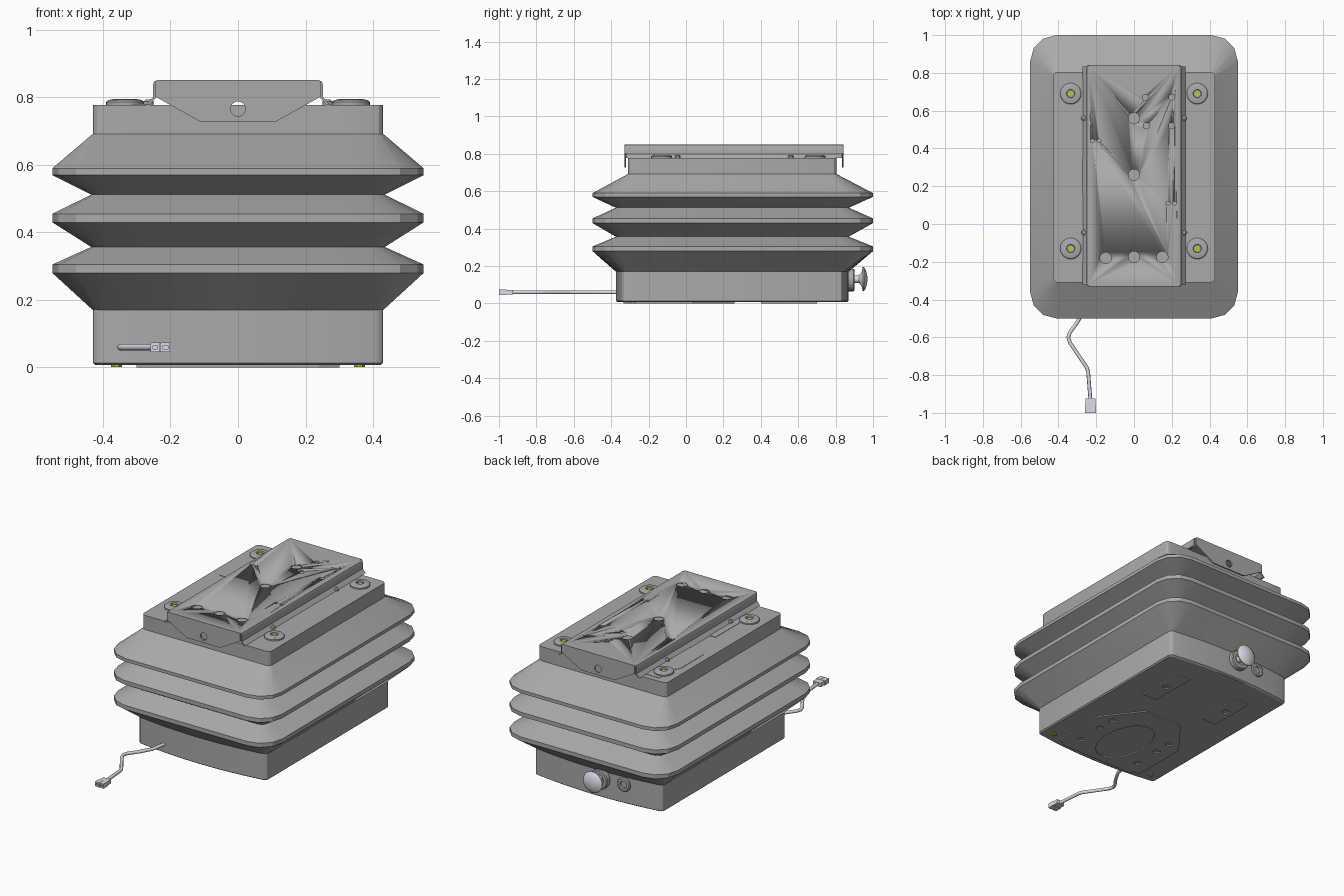
import bpy, bmesh, math
from mathutils import Matrix, Vector

if "Cube" in bpy.data.objects:
    bpy.data.objects.remove(bpy.data.objects["Cube"])


def material(name, rgb):
    m = bpy.data.materials.new(name)
    m.diffuse_color = (*rgb, 1)
    m.use_nodes = True
    m.node_tree.nodes["Principled BSDF"].inputs["Base Color"].default_value = m.diffuse_color
    return m


DARK = material("dark_grey", (0.4, 0.4, 0.4))
STEEL = material("light_steel", (0.72, 0.72, 0.8))
YELLOW = material("yellow_screw", (0.55, 0.55, 0.02))


def finish(name, bm, mat=DARK, smooth=30):
    bmesh.ops.recalc_face_normals(bm, faces=bm.faces)
    me = bpy.data.meshes.new(name)
    bm.to_mesh(me)
    bm.free()
    ob = bpy.data.objects.new(name, me)
    bpy.context.collection.objects.link(ob)
    me.materials.append(mat)
    if smooth:
        bpy.ops.object.select_all(action='DESELECT')
        ob.select_set(True)
        bpy.context.view_layer.objects.active = ob
        bpy.ops.object.shade_smooth_by_angle(angle=math.radians(smooth))
    return ob


def skin(bm, rings):
    """Join closed point rings into a capped tube."""
    vs = [[bm.verts.new(p) for p in r] for r in rings]
    for a, b in zip(vs, vs[1:]):
        for i in range(len(a)):
            j = (i + 1) % len(a)
            bm.faces.new((a[i], a[j], b[j], b[i]))
    bm.faces.new(vs[0][::-1])
    bm.faces.new(vs[-1])


def rounded_ring(hx, y0, y1, r, bow, z, n=3, m=7):
    """Rounded rectangle whose front and back edges bow outwards."""
    pts = []
    for end, (y, s) in enumerate(((y1, 1), (y0, -1))):
        for c in range(2):
            cx = (hx - r) * (s if c == 0 else -s)
            cy = y - s * (bow + r)
            start = math.pi * end + math.pi / 2 * c
            for k in range(n + 1):
                a = start + math.pi / 2 * k / n
                pts.append((cx + r * math.cos(a), cy + r * math.sin(a), z))
            if c == 0:
                for k in range(1, m + 1):
                    t = 1 - 2 * k / (m + 1)
                    pts.append((s * t * (hx - r), y - s * bow * t * t, z))
    return pts


def lathe(name, profile, loc, along_y=False, mat=DARK, n=24):
    bm = bmesh.new()
    skin(bm, [[(r * math.cos(2 * math.pi * i / n), r * math.sin(2 * math.pi * i / n), h)
               for i in range(n)] for r, h in profile])
    if along_y:
        bm.transform(Matrix.Rotation(-math.pi / 2, 4, 'X'))
    bm.transform(Matrix.Translation(loc))
    return finish(name, bm, mat)


def extrude(name, pts, vec, mat=DARK, smooth=30):
    bm = bmesh.new()
    v = Vector(vec)
    skin(bm, [[Vector(p) for p in pts], [Vector(p) + v for p in pts]])
    return finish(name, bm, mat, smooth)


def box(name, x0, x1, y0, y1, z0, z1, mat=DARK):
    return extrude(name, [(x0, y0, z0), (x1, y0, z0), (x1, y1, z0), (x0, y1, z0)],
                   (0, 0, z1 - z0), mat, 0)


def cut(target, cutter):
    bpy.context.view_layer.objects.active = target
    mod = target.modifiers.new("cut", 'BOOLEAN')
    mod.operation, mod.object, mod.solver = 'DIFFERENCE', cutter, 'EXACT'
    bpy.ops.object.modifier_apply(modifier=mod.name)
    bpy.data.objects.remove(cutter)


def oval(cx, cy, rx, ry, z, n=28):
    return [(cx + rx * math.cos(2 * math.pi * i / n), cy + ry * math.sin(2 * math.pi * i / n), z)
            for i in range(n)]


# Base tub
bm = bmesh.new()
skin(bm, [rounded_ring(0.422, -0.365, 0.86, 0.02, 0.03, 0.007),
          rounded_ring(0.43, -0.375, 0.87, 0.025, 0.03, 0.014),
          rounded_ring(0.43, -0.375, 0.87, 0.025, 0.03, 0.172)])
finish("base_tub", bm)

# Bellows: half width, front y, back y, corner radius, bow, height
folds = [(0.43, -0.375, 0.87, 0.03, 0.03, 0.17), (0.55, -0.5, 1.0, 0.14, 0, 0.28),
         (0.55, -0.5, 1.0, 0.14, 0, 0.305), (0.435, -0.375, 0.87, 0.05, 0, 0.357),
         (0.55, -0.5, 1.0, 0.14, 0, 0.43), (0.55, -0.5, 1.0, 0.14, 0, 0.455),
         (0.435, -0.375, 0.87, 0.05, 0, 0.512), (0.55, -0.5, 1.0, 0.14, 0, 0.57),
         (0.55, -0.5, 1.0, 0.14, 0, 0.59), (0.43, -0.31, 0.805, 0.025, 0, 0.692),
         (0.43, -0.31, 0.805, 0.025, 0, 0.778)]
bm = bmesh.new()
skin(bm, [rounded_ring(*f) for f in folds])
finish("bellows", bm, smooth=20)

# Thin cover pieces lying on the top
extrude("cover_piece_back", [(-0.25, 0.35, 0.777), (-0.37, 0.35, 0.777), (-0.385, 0.38, 0.777),
        (-0.385, 0.6, 0.777), (-0.36, 0.64, 0.777), (-0.36, 0.77, 0.777), (-0.25, 0.77, 0.777)],
        (0, 0, 0.003), smooth=0)
box("cover_piece_front", -0.31, -0.25, -0.2, 0.16, 0.777, 0.78)

# Domed corner mounts with screws
for x in (-0.335, 0.335):
    for y in (-0.13, 0.69):
        lathe("corner_mount", [(0.056, 0.77), (0.056, 0.786), (0.05, 0.792), (0.035, 0.795),
                               (0.022, 0.795), (0.02, 0.785)], (x, y, 0))
        lathe("corner_screw", [(0.014, 0.78), (0.014, 0.79)], (x, y, 0), mat=YELLOW, n=6)

# Seat plate: folded channel with flared feet, then drilled
outer = [(0.272, 0.778), (0.252, 0.8), (0.252, 0.838), (0.248, 0.847), (0.238, 0.851)]
inner = [(0.23, 0.842), (0.241, 0.836), (0.244, 0.798), (0.262, 0.778)]
section = outer + [(-x, z) for x, z in outer[::-1]] + [(-x, z) for x, z in inner[::-1]] + inner
plate = extrude("seat_plate", [(x, -0.322, z) for x, z in section], (0, 1.157, 0))
holes = [(0, 0.56, 0.03), (0, 0.26, 0.03), (0, -0.175, 0.03), (0.15, -0.175, 0.03),
         (-0.15, -0.18, 0.03), (0.06, 0.67, 0.016), (0.2, 0.67, 0.016), (0.065, 0.52, 0.016),
         (0.2, 0.52, 0.016), (-0.22, 0.44, 0.01), (-0.185, 0.44, 0.01), (0.18, 0.11, 0.01),
         (0.215, 0.11, 0.01)]
for x, y, r in holes:
    cut(plate, lathe("drill", [(r, 0.82), (r, 0.87)], (x, y, 0), n=16))

# End flanges of the seat plate
for name, y in (("front_flange", -0.33), ("back_flange", 0.834)):
    half = [(0.24, 0.851), (0.246, 0.845), (0.246, 0.803), (0.112, 0.728)]
    pts = half + [(-x, z) for x, z in half[::-1]]
    flange = extrude(name, [(x, y, z) for x, z in pts], (0, 0.009, 0), smooth=0)
    cut(flange, lathe("drill", [(0.022, -0.03), (0.022, 0.03)], (0, y, 0.766), True, n=20))

# Rivets on the plate feet
for x in (-0.265, 0.265):
    for y in (-0.045, 0.56):
        lathe("foot_rivet", [(0.015, 0.775), (0.015, 0.788), (0.008, 0.794)], (x, y, 0), n=12)

# Height knob and blind socket on the back
lathe("knob_collar", [(0.06, 0.84), (0.06, 0.895), (0.055, 0.9), (0.035, 0.9), (0.035, 0.885)],
      (-0.04, 0, 0.125), True)
lathe("knob", [(0.02, 0.87), (0.02, 0.925), (0.035, 0.938), (0.064, 0.945), (0.064, 0.951),
               (0.05, 0.961), (0.025, 0.968), (0.008, 0.97)], (-0.04, 0, 0.13), True, STEEL)
lathe("blind_socket", [(0.042, 0.83), (0.042, 0.869), (0.036, 0.874), (0.022, 0.874),
                       (0.02, 0.862)], (-0.19, 0, 0.125), True)

# Power lead
curve = bpy.data.curves.new("power_lead", 'CURVE')
curve.dimensions, curve.bevel_depth, curve.bevel_resolution = '3D', 0.01, 2
curve.use_fill_caps = True
path = [(-0.24, -0.34), (-0.26, -0.45), (-0.3, -0.52), (-0.34, -0.575), (-0.348, -0.6),
        (-0.338, -0.63), (-0.25, -0.76), (-0.243, -0.78), (-0.23, -0.94)]
sp = curve.splines.new('POLY')
sp.points.add(len(path) - 1)
for p, (x, y) in zip(sp.points, path):
    p.co = (x, y, 0.06, 1)
curve.materials.append(STEEL)
bpy.context.collection.objects.link(bpy.data.objects.new("power_lead", curve))

# Two-pole plug with sockets
box("plug_back", -0.256, -0.204, -0.965, -0.925, 0.048, 0.072, STEEL)
for x in (-0.23, -0.2):
    pole = box("plug_pole", x - 0.029, x - 0.001, -1.0, -0.96, 0.046, 0.074, STEEL)
    cut(pole, box("drill", x - 0.022, x - 0.008, -1.01, -0.98, 0.055, 0.065))

# Underside: pan plate with oval opening, slotted pads and screws
half = [(0.13, 0.26), (0.3, 0.04), (0.3, -0.3), (0.24, -0.335)]
pan = extrude("underside_plate", [(x, y, 0) for x, y in half + [(-x, y) for x, y in half[::-1]]],
              (0, 0, 0.01), smooth=0)
cut(pan, extrude("drill", oval(0, -0.08, 0.13, 0.21, -0.02), (0, 0, 0.05)))
for s in (-1, 1):
    for y in (-0.22, -0.05, 0.06):
        cut(pan, lathe("drill", [(0.02, -0.02), (0.02, 0.03)], (s * 0.21, y, 0), n=16))
    pad = box("underside_pad", s * 0.22 - 0.05, s * 0.22 + 0.05, 0.4, 0.7, 0, 0.01)
    cut(pad, lathe("drill", [(0.022, -0.02), (0.022, 0.03)], (s * 0.22, 0.55, 0), n=16))
    for x, y in ((0.22, 0.45), (0.22, 0.65), (0.36, -0.28), (0.15, -0.3)):
        lathe("underside_screw", [(0.016, 0.001), (0.016, 0.012)], (s * x, y, 0),
              mat=YELLOW, n=6)
